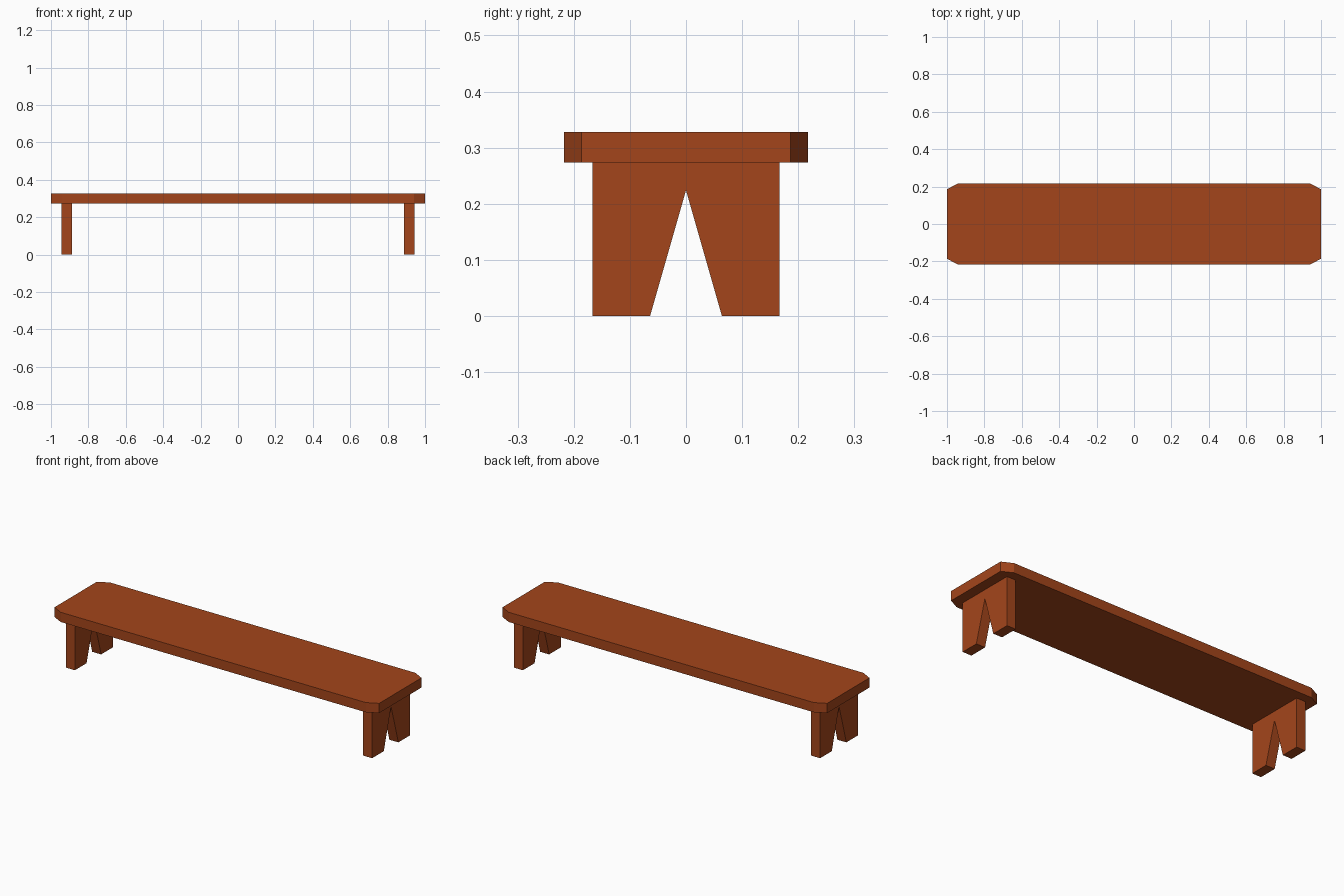
import bpy
import bmesh
from mathutils import Vector

if "Cube" in bpy.data.objects:
    bpy.data.objects.remove(bpy.data.objects["Cube"])

wood = bpy.data.materials.new("wood")
wood.diffuse_color = (0.37, 0.06, 0.011, 1)
wood.use_nodes = True
wood.node_tree.nodes["Principled BSDF"].inputs["Base Color"].default_value = wood.diffuse_color


def extrude_profile(name, points, direction):
    """Solid made by extruding a closed planar outline along a direction."""
    bm = bmesh.new()
    face = bm.faces.new([bm.verts.new(p) for p in points])
    result = bmesh.ops.extrude_face_region(bm, geom=[face], use_keep_orig=True)
    moved = [v for v in result["geom"] if isinstance(v, bmesh.types.BMVert)]
    bmesh.ops.translate(bm, verts=moved, vec=Vector(direction))
    bmesh.ops.recalc_face_normals(bm, faces=bm.faces)
    mesh = bpy.data.meshes.new(name)
    bm.to_mesh(mesh)
    bm.free()
    mesh.materials.append(wood)
    obj = bpy.data.objects.new(name, mesh)
    bpy.context.collection.objects.link(obj)
    return obj


# Seat plank with clipped corners
HX, HY, CX, CY = 1.0, 0.217, 0.94, 0.186
SEAT_BOTTOM, SEAT_TOP = 0.274, 0.328
outline = [(HX, -CY), (HX, CY), (CX, HY), (-CX, HY),
           (-HX, CY), (-HX, -CY), (-CX, -HY), (CX, -HY)]
extrude_profile("seat", [(x, y, SEAT_BOTTOM) for x, y in outline],
                (0, 0, SEAT_TOP - SEAT_BOTTOM))

# Board legs with a V notch, one at each end
LEG_INNER, LEG_OUTER = 0.888, 0.943
leg = [(-0.167, 0), (-0.064, 0), (0, 0.224), (0.064, 0),
       (0.167, 0), (0.167, SEAT_BOTTOM), (-0.167, SEAT_BOTTOM)]
for name, side in (("left_leg", -1), ("right_leg", 1)):
    extrude_profile(name, [(side * LEG_INNER, y, z) for y, z in leg],
                    (side * (LEG_OUTER - LEG_INNER), 0, 0))
